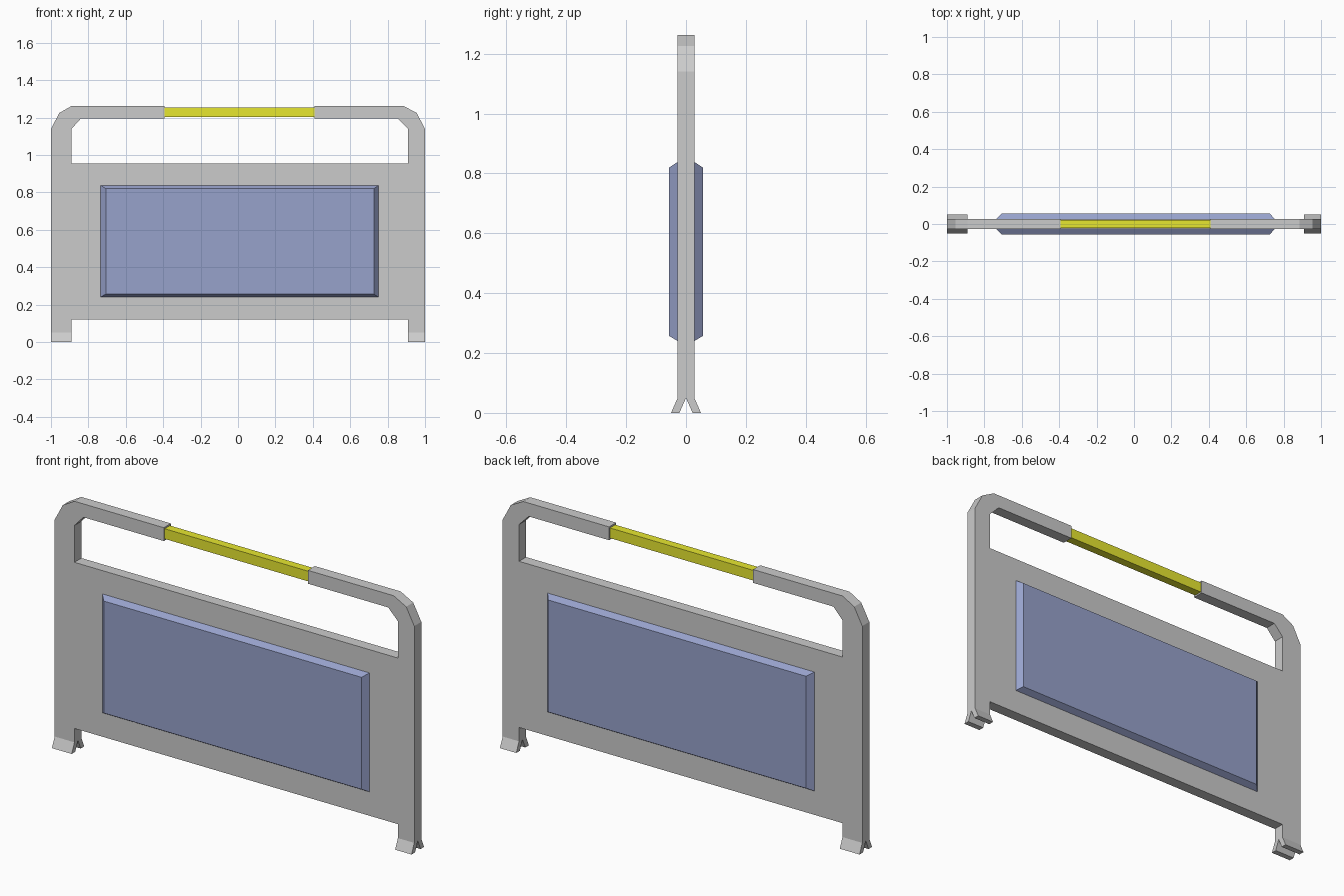
import bpy, bmesh
from mathutils import Vector

if "Cube" in bpy.data.objects:
    bpy.data.objects.remove(bpy.data.objects["Cube"])

T = 0.028  # half thickness of the frame


def material(name, rgb):
    m = bpy.data.materials.new(name)
    m.diffuse_color = (*rgb, 1)
    m.use_nodes = True
    m.node_tree.nodes["Principled BSDF"].inputs["Base Color"].default_value = m.diffuse_color
    return m


def finish(bm, name, mat=None):
    bmesh.ops.remove_doubles(bm, verts=bm.verts, dist=1e-5)
    bmesh.ops.recalc_face_normals(bm, faces=bm.faces)
    me = bpy.data.meshes.new(name)
    bm.to_mesh(me)
    bm.free()
    ob = bpy.data.objects.new(name, me)
    bpy.context.collection.objects.link(ob)
    if mat:
        me.materials.append(mat)
    return ob


def loft(bm, ring_a, ring_b, caps=True):
    """Join two matching rings of points with side faces and end caps."""
    a = [bm.verts.new(p) for p in ring_a]
    b = [bm.verts.new(p) for p in ring_b]
    n = len(a)
    for i in range(n):
        j = (i + 1) % n
        bm.faces.new((a[i], a[j], b[j], b[i]))
    if caps:
        bm.faces.new(a)
        bm.faces.new(b[::-1])


def rect(x0, x1, z0, z1, y):
    return [(x0, y, z0), (x1, y, z0), (x1, y, z1), (x0, y, z1)]


blue = material("panel_blue", (0.31, 0.36, 0.6))
yellow = material("grip_yellow", (0.8, 0.8, 0.03))

# Frame: one outline covering legs, centre board and both handle arms
outline = [
    (-1, 0.05), (-0.89, 0.05), (-0.89, 0.12), (0.909, 0.12), (0.909, 0.05), (1, 0.05),
    (1, 1.14), (0.955, 1.225), (0.885, 1.262), (0.408, 1.262), (0.408, 1.195),
    (0.855, 1.195), (0.909, 1.14), (0.909, 0.955), (-0.89, 0.955), (-0.89, 1.14),
    (-0.84, 1.195), (-0.393, 1.195), (-0.393, 1.262), (-0.89, 1.262),
    (-0.955, 1.225), (-1, 1.14)]
bm = bmesh.new()
loft(bm, [(x, -T, z) for x, z in outline], [(x, T, z) for x, z in outline])
# Open the leg bottoms so the feet continue from them
bottoms = [f for f in bm.faces if all(v.co.z < 0.06 for v in f.verts)]
bmesh.ops.delete(bm, geom=bottoms, context='FACES_ONLY')
# Split feet: two toes splayed to front and back under each leg
for x0, x1 in ((-1, -0.89), (0.909, 1)):
    for s in (-1, 1):
        toe = [(s * T, 0.05), (0, 0.05), (s * 0.022, 0), (s * 0.05, 0)]
        loft(bm, [(x0, y, z) for y, z in toe], [(x1, y, z) for y, z in toe])
tops = [f for f in bm.faces
        if len(f.verts) == 4 and all(abs(v.co.z - 0.05) < 1e-5 for v in f.verts)]
bmesh.ops.delete(bm, geom=tops, context='FACES_ONLY')
finish(bm, "barrier_frame")

# Raised bevelled panels on both sides
for s, name in ((-1, "front_panel"), (1, "back_panel")):
    bm = bmesh.new()
    loft(bm, rect(-0.735, 0.75, 0.24, 0.838, s * T),
         rect(-0.707, 0.727, 0.257, 0.82, s * 0.056))
    finish(bm, name, blue)

# Grip between the handle arms
bm = bmesh.new()
loft(bm, rect(-0.393, 0.408, 1.203, 1.254, -0.021),
     rect(-0.393, 0.408, 1.203, 1.254, 0.021))
finish(bm, "handle_grip", yellow)
